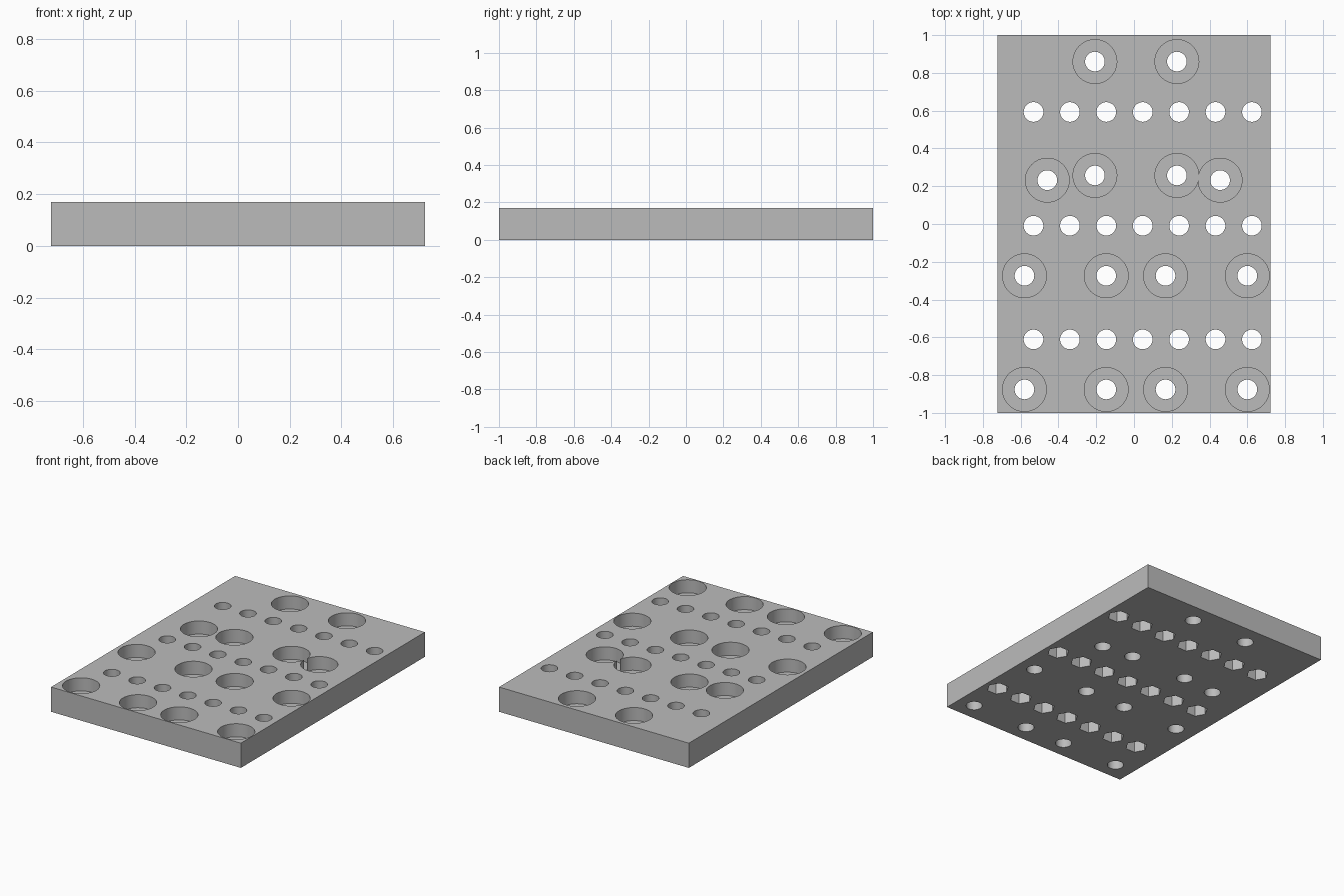
import bpy
import bmesh
from math import pi, radians
from mathutils import Matrix

cube = bpy.data.objects.get("Cube")
if cube:
    bpy.data.objects.remove(cube, do_unlink=True)

WIDTH, LENGTH, HEIGHT = 1.444, 2.0, 0.17
HOLE_R, BORE_R, NUT_R = 0.052, 0.116, 0.07
BORE_DEPTH = NUT_DEPTH = 0.09
OVER = 0.05  # how far cutters reach past the plate

grey = bpy.data.materials.new("plate grey")
grey.use_nodes = True
colour = (0.5, 0.5, 0.5, 1)
grey.diffuse_color = colour
grey.node_tree.nodes["Principled BSDF"].inputs["Base Color"].default_value = colour

# Hole positions: three rows of nut holes and the counterbored bolt holes
nut_holes = [(-0.532 + 0.1927 * i, y) for y in (0.593, -0.009, -0.611) for i in range(7)]
bolt_holes = [(x, y) for y in (0.86, 0.257) for x in (-0.207, 0.227)]
bolt_holes += [(x, y) for y in (-0.274, -0.876) for x in (-0.58, -0.147, 0.167, 0.6)]
bolt_holes += [(-0.459, 0.232), (0.456, 0.232)]


def add_prism(bm, at, radius, sides, low, high, turn=0.0):
    place = Matrix.Translation((*at, (low + high) / 2)) @ Matrix.Rotation(turn, 4, "Z")
    bmesh.ops.create_cone(bm, cap_ends=True, segments=sides, radius1=radius,
                          radius2=radius, depth=high - low, matrix=place)


def make_object(name, bm):
    bmesh.ops.recalc_face_normals(bm, faces=bm.faces)
    mesh = bpy.data.meshes.new(name)
    bm.to_mesh(mesh)
    bm.free()
    obj = bpy.data.objects.new(name, mesh)
    bpy.context.collection.objects.link(obj)
    mesh.materials.append(grey)
    return obj


# Solid plate
bm = bmesh.new()
bmesh.ops.create_cube(bm, size=1, matrix=Matrix.Translation((0, 0, HEIGHT / 2))
                      @ Matrix.Diagonal((WIDTH, LENGTH, HEIGHT, 1)))
plate = make_object("mounting_plate", bm)

# Wide round sockets from the top and hexagonal nut pockets from below
bm = bmesh.new()
for at in bolt_holes:
    add_prism(bm, at, BORE_R, 64, HEIGHT - BORE_DEPTH, HEIGHT + OVER)
for at in nut_holes:
    add_prism(bm, at, NUT_R, 6, -OVER, NUT_DEPTH, pi / 6)
sockets = make_object("socket_cutter", bm)

# Narrow holes through the whole plate
bm = bmesh.new()
for at in bolt_holes + nut_holes:
    add_prism(bm, at, HOLE_R, 48, -OVER, HEIGHT + OVER)
through = make_object("through_hole_cutter", bm)

bpy.ops.object.select_all(action="DESELECT")
plate.select_set(True)
bpy.context.view_layer.objects.active = plate
for cutter in (sockets, through):
    cutter.hide_render = True
    cut = plate.modifiers.new(cutter.name, "BOOLEAN")
    cut.operation = "DIFFERENCE"
    cut.solver = "EXACT"
    cut.use_self = True
    cut.object = cutter
    bpy.ops.object.modifier_apply(modifier=cut.name)
    bpy.data.objects.remove(cutter, do_unlink=True)

bpy.ops.object.shade_smooth_by_angle(angle=radians(30))
